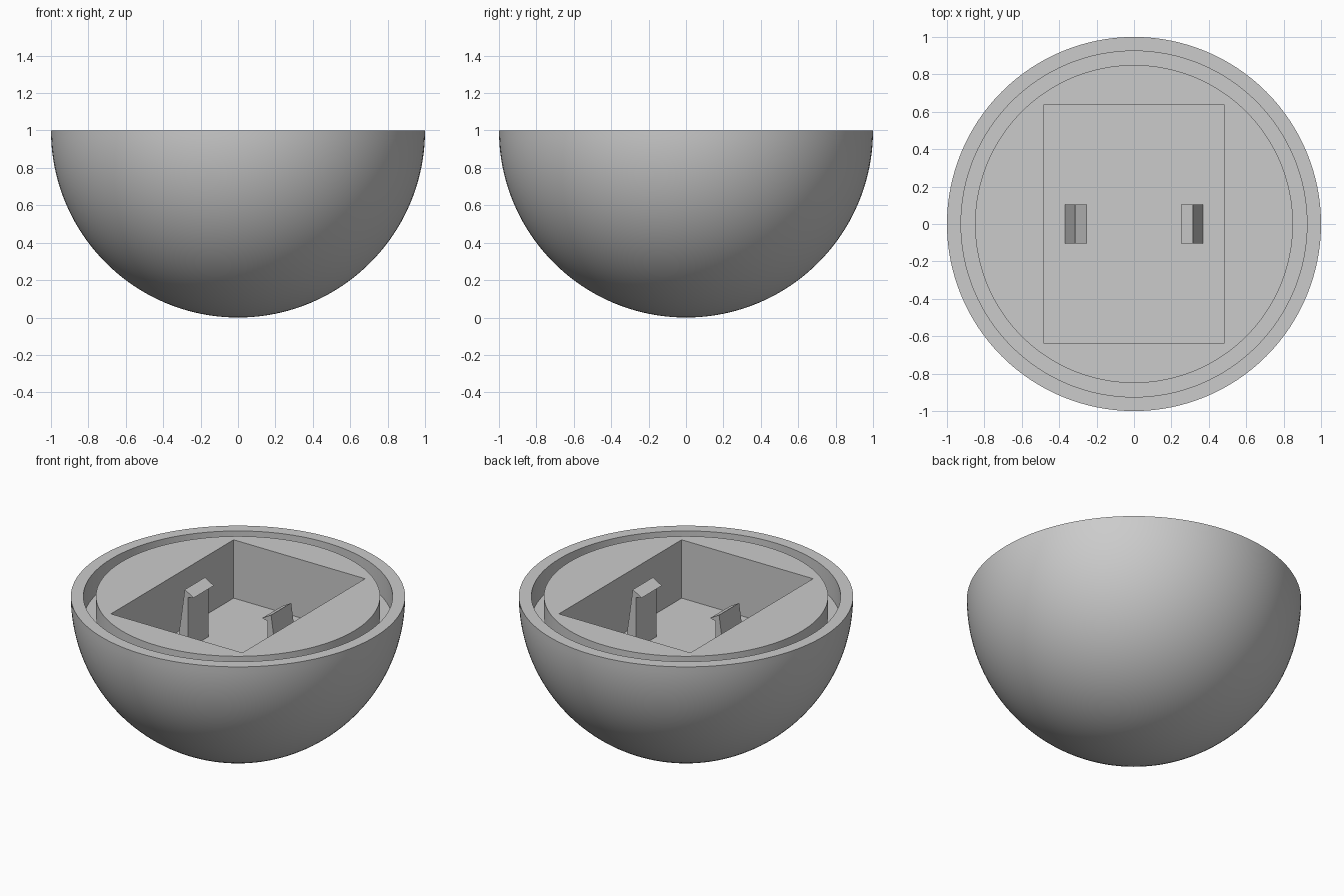
import bpy
import bmesh
import math
from mathutils import Matrix, Vector

cube = bpy.data.objects.get("Cube")
if cube:
    bpy.data.objects.remove(cube, do_unlink=True)

SEGMENTS = 128
RINGS = 40
FLOOR_Z = 0.615

grey = bpy.data.materials.new("plain grey")
grey.use_nodes = True
grey.diffuse_color = (0.6, 0.6, 0.6, 1)
grey.node_tree.nodes["Principled BSDF"].inputs["Base Color"].default_value = (0.6, 0.6, 0.6, 1)


def add_object(name, bm):
    bmesh.ops.recalc_face_normals(bm, faces=bm.faces)
    mesh = bpy.data.meshes.new(name)
    bm.to_mesh(mesh)
    bm.free()
    mesh.materials.append(grey)
    obj = bpy.data.objects.new(name, mesh)
    bpy.context.collection.objects.link(obj)
    return obj


def select_only(obj):
    bpy.ops.object.select_all(action="DESELECT")
    obj.select_set(True)
    bpy.context.view_layer.objects.active = obj


# Half sphere with a ring groove, turned from one profile
profile = []
for i in range(RINGS + 1):
    a = math.pi / 2 * i / RINGS
    profile.append((math.sin(a), 1 - math.cos(a)))
profile += [(0.925, 1), (0.925, 0.84), (0.85, 0.84), (0.85, 1)]

bm = bmesh.new()
verts = [bm.verts.new((r, 0, z)) for r, z in profile]
edges = [bm.edges.new(pair) for pair in zip(verts, verts[1:])]
bmesh.ops.spin(bm, geom=verts + edges, cent=(0, 0, 0), axis=(0, 0, 1),
               angle=math.tau, steps=SEGMENTS)
bmesh.ops.remove_doubles(bm, verts=bm.verts, dist=0.0001)
rim = [e for e in bm.edges if e.is_boundary]
bmesh.ops.contextual_create(bm, geom=rim)
body = add_object("bowl_body", bm)

# Rectangular pocket cut into the top
bm = bmesh.new()
height = 1.2 - FLOOR_Z
bmesh.ops.create_cube(bm, size=1, matrix=Matrix.Translation((0, 0, FLOOR_Z + height / 2))
                      @ Matrix.Diagonal((0.96, 1.28, height, 1)))
cutter = add_object("pocket_cutter", bm)
cut = body.modifiers.new("pocket", "BOOLEAN")
cut.operation = "DIFFERENCE"
cut.solver = "EXACT"
cut.object = cutter
select_only(body)
bpy.ops.object.modifier_apply(modifier=cut.name)
bpy.data.objects.remove(cutter, do_unlink=True)
select_only(body)
bpy.ops.object.shade_smooth_by_angle(angle=math.radians(30))

# Pair of snap hooks with lips facing inward
hook = [(0.37, FLOOR_Z), (0.315, 1), (0.25, 0.963), (0.29, 0.953), (0.29, FLOOR_Z)]
for name, side in (("left_hook", 1), ("right_hook", -1)):
    bm = bmesh.new()
    face = bm.faces.new([bm.verts.new((side * x, -0.105, z)) for x, z in hook])
    grown = bmesh.ops.extrude_face_region(bm, geom=[face], use_keep_orig=True)
    moved = [v for v in grown["geom"] if isinstance(v, bmesh.types.BMVert)]
    bmesh.ops.translate(bm, verts=moved, vec=Vector((0, 0.21, 0)))
    add_object(name, bm)
